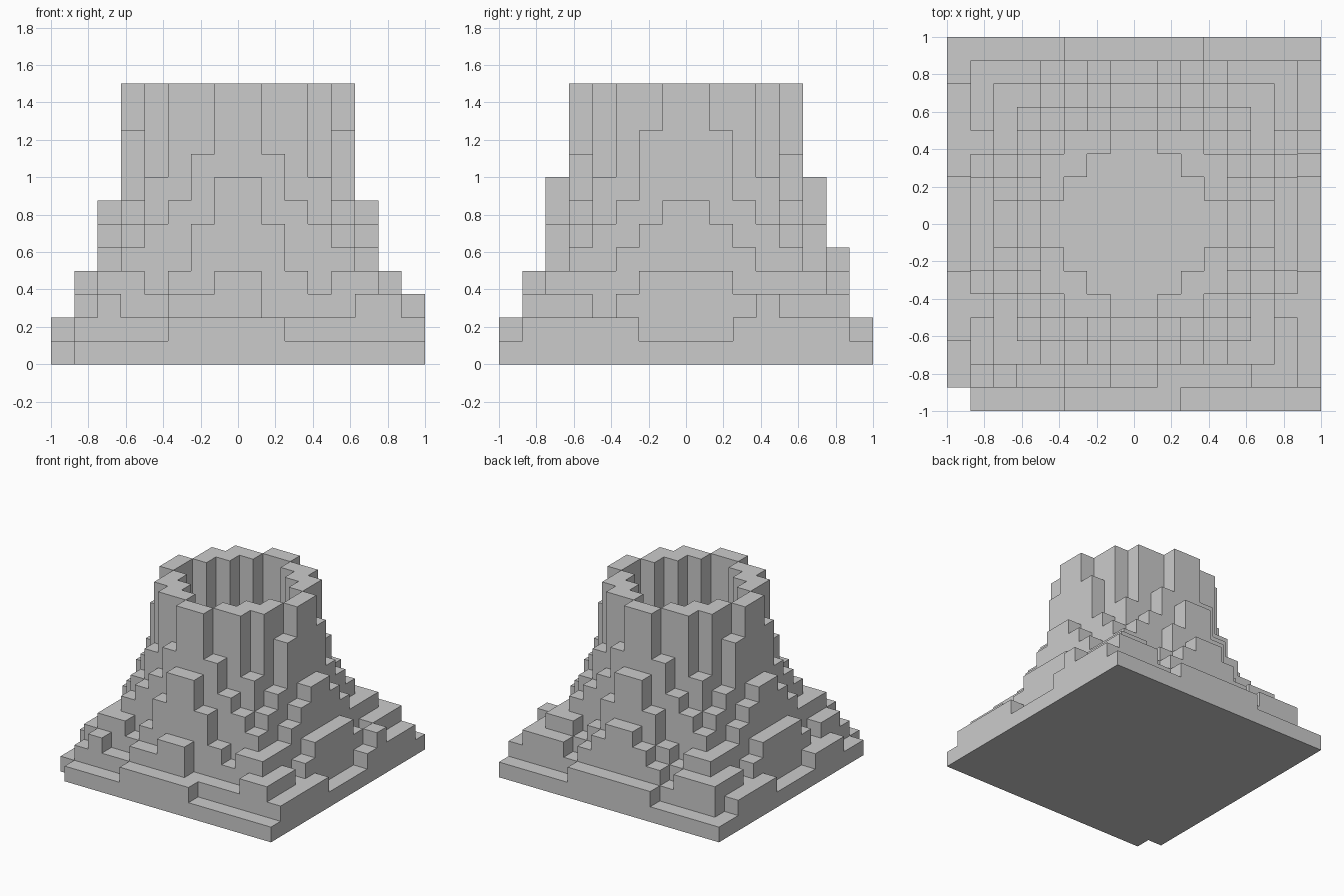
import bpy, bmesh, math

if "Cube" in bpy.data.objects:
    bpy.data.objects.remove(bpy.data.objects["Cube"])

V = 0.125      # block size
N = 16         # blocks per side
FLOOR = 6      # crater floor level

# (squared distance limit in half blocks, column height in blocks)
STEPS = [(82, 12), (90, 10), (98, 8), (106, 7), (122, 7), (130, 6), (146, 5),
         (178, 4), (202, 3), (290, 2), (999, 1)]
# Stepped corner ridges: larger of |x|, |y| -> height
RIDGE = {9: 5, 11: 4, 13: 3}

# Columns that break the regular slope: (x, y) in half blocks -> height
ODD = {(-15, -15): 0, (5, -15): 1, (15, 7): 3, (1, 13): 5, (-1, 13): 5,
       (-3, -13): 3, (-5, -13): 3, (3, -13): 2, (5, -13): 2,
       (-13, -13): 2, (-9, -13): 2, (9, -13): 2,
       (-15, 13): 1, (-15, -13): 1, (-15, -11): 1}


def height(i, j):
    """Column height of the block at grid cell i, j."""
    if not (0 <= i < N and 0 <= j < N):
        return 0
    x, y = 2 * i - N + 1, 2 * j - N + 1
    if (x, y) in ODD:
        return ODD[x, y]
    a, b = abs(x), abs(y)
    u = a * a + b * b
    if u <= 50 and (a, b) != (5, 5):
        return FLOOR
    if b == 15:                          # outer skirt, front and back
        return 2 if a <= 5 else 1
    if a == 15:                          # outer skirt, left and right
        return 2 if b >= 5 else 1
    if min(a, b) >= 9:
        return RIDGE[max(a, b)]
    h = next(v for lim, v in STEPS if u <= lim)
    if b > a:                            # front and back ridges differ slightly
        h += {90: -1, 122: 1, 146: -1}.get(u, 0)
        if (a, b) == (7, 11):
            h = 3
    if (a, b) in ((7, 13), (13, 7)):
        h = 2
    return h


bm = bmesh.new()


def quad(*pts):
    bm.faces.new([bm.verts.new((x * V - 1, y * V - 1, z * V)) for x, y, z in pts])


# Column tops, undersides and exposed walls
for i in range(N):
    for j in range(N):
        h = height(i, j)
        if not h:
            continue
        c = [(i, j), (i + 1, j), (i + 1, j + 1), (i, j + 1)]
        quad(*[(x, y, h) for x, y in c])
        quad(*[(x, y, 0) for x, y in reversed(c)])
        for k, (di, dj) in enumerate([(0, -1), (1, 0), (0, 1), (-1, 0)]):
            p, q = c[k], c[(k + 1) % 4]
            for z in range(height(i + di, j + dj), h):
                quad((*p, z), (*q, z), (*q, z + 1), (*p, z + 1))

# Weld blocks and merge flat areas
bmesh.ops.remove_doubles(bm, verts=bm.verts, dist=1e-4)
bmesh.ops.dissolve_limit(bm, angle_limit=math.radians(1), verts=bm.verts, edges=bm.edges)
mesh = bpy.data.meshes.new("block_volcano")
bm.to_mesh(mesh)
bm.free()
bpy.context.collection.objects.link(bpy.data.objects.new("block_volcano", mesh))
